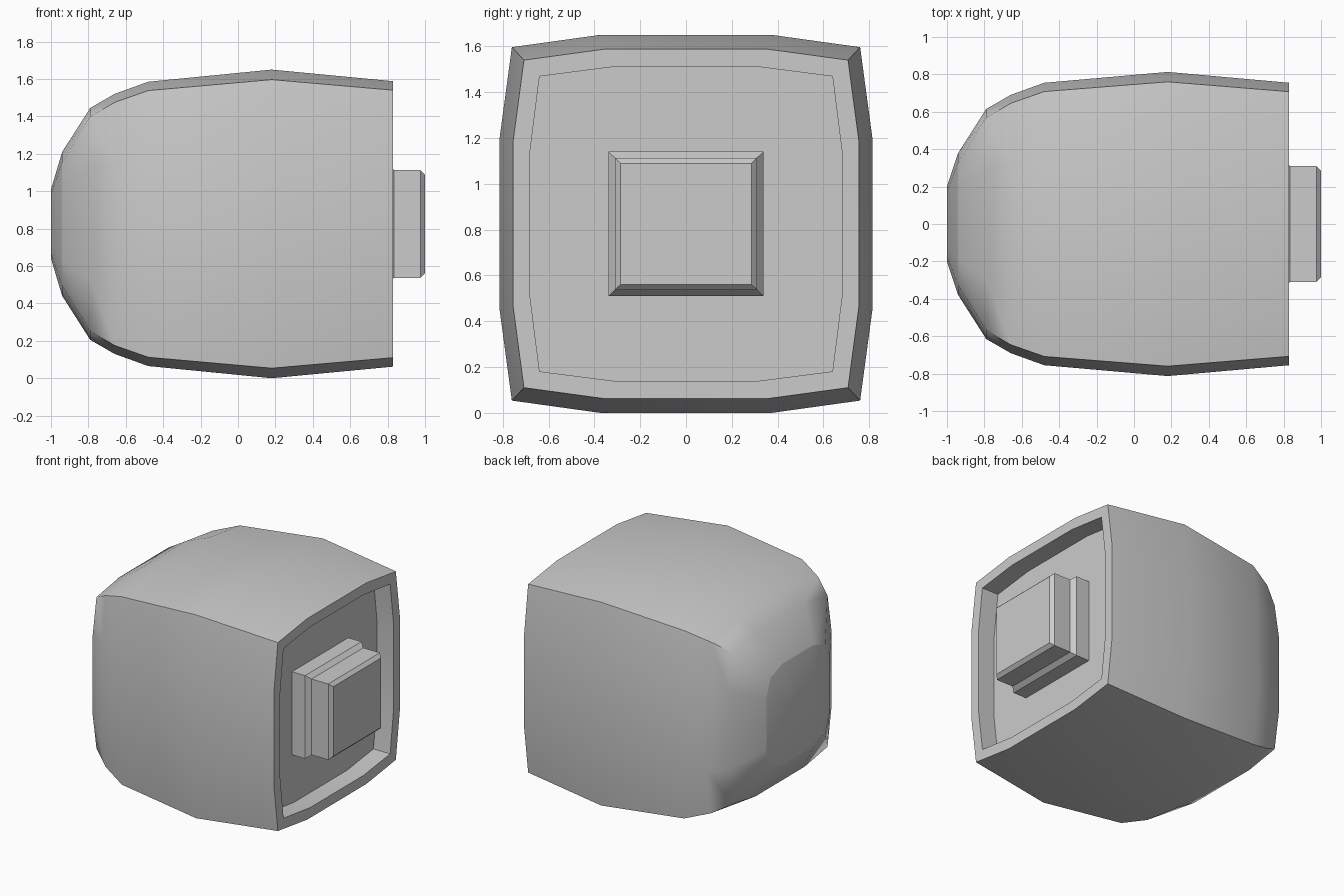
import bpy, bmesh, math

if "Cube" in bpy.data.objects:
    bpy.data.objects.remove(bpy.data.objects["Cube"])

CZ = 0.825  # height of the long axis


def ring12(x, a, b, mid, corner):
    """Bulged square section: two flat points per side plus four corners."""
    quad = [(a, mid * b), (corner * a, corner * b), (mid * a, b)]
    pts = []
    for sy, sz, order in ((1, 1, 1), (-1, 1, -1), (-1, -1, 1), (1, -1, -1)):
        pts += [(x, sy * p[0], CZ + sz * p[1]) for p in quad[::order]]
    return pts


def rect(x, a, b):
    return [(x, a, CZ - b), (x, a, CZ + b), (x, -a, CZ + b), (x, -a, CZ - b)]


def loft(name, rings, cap_start, cap_end, angle):
    bm = bmesh.new()
    loops = [[bm.verts.new(p) for p in r] for r in rings]
    for r0, r1 in zip(loops, loops[1:]):
        n = len(r0)
        for i in range(n):
            j = (i + 1) % n
            bm.faces.new((r0[i], r0[j], r1[j], r1[i]))
    if cap_start:
        bm.faces.new(loops[0][::-1])
    if cap_end:
        bm.faces.new(loops[-1])
    me = bpy.data.meshes.new(name)
    bm.to_mesh(me)
    bm.free()
    ob = bpy.data.objects.new(name, me)
    bpy.context.collection.objects.link(ob)
    bpy.ops.object.select_all(action='DESELECT')
    ob.select_set(True)
    bpy.context.view_layer.objects.active = ob
    bpy.ops.object.shade_smooth_by_angle(angle=math.radians(angle))
    return ob


# Bulging shell, rim and recess floor
seam = ring12(-0.94, 0.38, 0.385, 0.50, 0.86)
loft("shell", [
    seam,
    ring12(-0.79, 0.615, 0.62, 0.48, 0.925),
    ring12(-0.66, 0.69, 0.695, 0.46, 0.935),
    ring12(-0.48, 0.755, 0.76, 0.46, 0.938),
    ring12(0.18, 0.813, 0.825, 0.46, 0.935),
    ring12(0.83, 0.755, 0.763, 0.47, 0.937),
    ring12(0.83, 0.68, 0.685, 0.47, 0.94),
    ring12(0.69, 0.68, 0.685, 0.47, 0.94),
], False, True, 42)

# Shallow domed panel closing the rounded end
loft("end_cap", [ring12(-1.0, 0.20, 0.185, 0.50, 0.86), seam], True, False, 30)

# Stepped, bevelled plug standing in the recess
loft("plug", [
    rect(0.69, 0.338, 0.315),
    rect(0.80, 0.338, 0.315),
    rect(0.835, 0.31, 0.288),
    rect(0.975, 0.31, 0.288),
    rect(1.0, 0.285, 0.264),
], True, True, 25)
